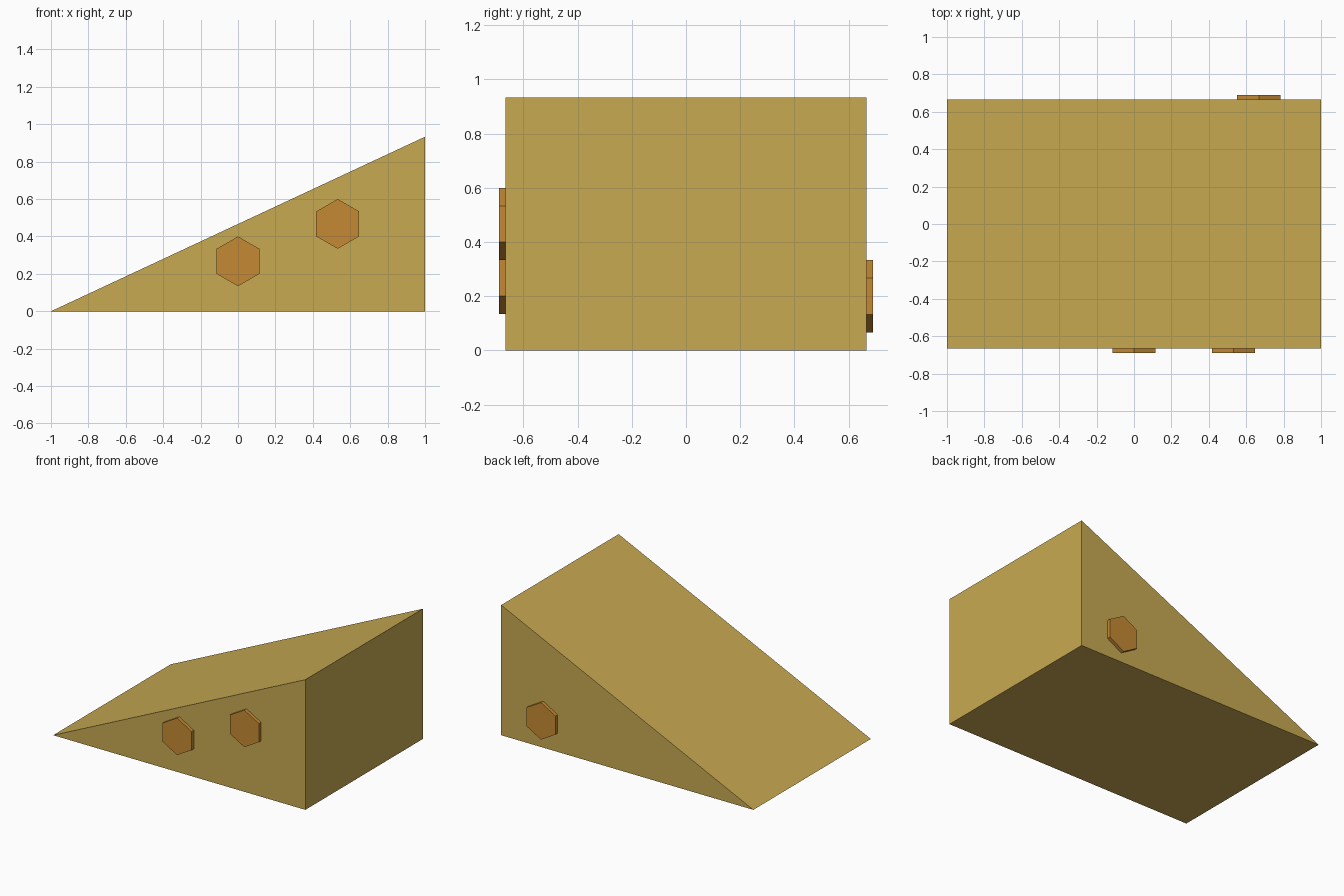
import bpy
import bmesh
from math import sin, cos, pi

if "Cube" in bpy.data.objects:
    bpy.data.objects.remove(bpy.data.objects["Cube"])


def material(name, rgb):
    mat = bpy.data.materials.new(name)
    mat.use_nodes = True
    mat.diffuse_color = (*rgb, 1)
    mat.node_tree.nodes["Principled BSDF"].inputs["Base Color"].default_value = (*rgb, 1)
    return mat


def prism(name, profile, y0, y1, mat):
    """Extrude an x-z profile from y0 to y1."""
    bm = bmesh.new()
    face = bm.faces.new([bm.verts.new((x, y0, z)) for x, z in profile])
    new = bmesh.ops.extrude_face_region(bm, geom=[face])["geom"]
    bmesh.ops.translate(bm, vec=(0, y1 - y0, 0),
                        verts=[v for v in new if isinstance(v, bmesh.types.BMVert)])
    bmesh.ops.recalc_face_normals(bm, faces=bm.faces)
    mesh = bpy.data.meshes.new(name)
    bm.to_mesh(mesh)
    bm.free()
    mesh.materials.append(mat)
    obj = bpy.data.objects.new(name, mesh)
    bpy.context.collection.objects.link(obj)
    return obj


def hexagon(cx, cz, r):
    return [(cx + r * sin(i * pi / 3), cz + r * cos(i * pi / 3)) for i in range(6)]


gold = material("cheese_yellow", (0.58, 0.40, 0.084))
amber = material("hole_amber", (0.56, 0.254, 0.034))

HALF = 0.665      # half the wedge width
THICK = 0.025     # how far the discs stand proud
RADIUS = 0.133

# Wedge body
prism("wedge_body", [(-1, 0), (1, 0), (1, 0.933)], -HALF, HALF, gold)

# Hexagonal discs: name, centre x, centre z, side (-1 front, 1 back)
for name, x, z, side in [("front_disc_middle", 0, 0.267, -1),
                         ("front_disc_upper", 0.533, 0.467, -1),
                         ("back_disc", 0.667, 0.2, 1)]:
    prism(name, hexagon(x, z, RADIUS), side * (HALF - THICK), side * (HALF + THICK), amber)
